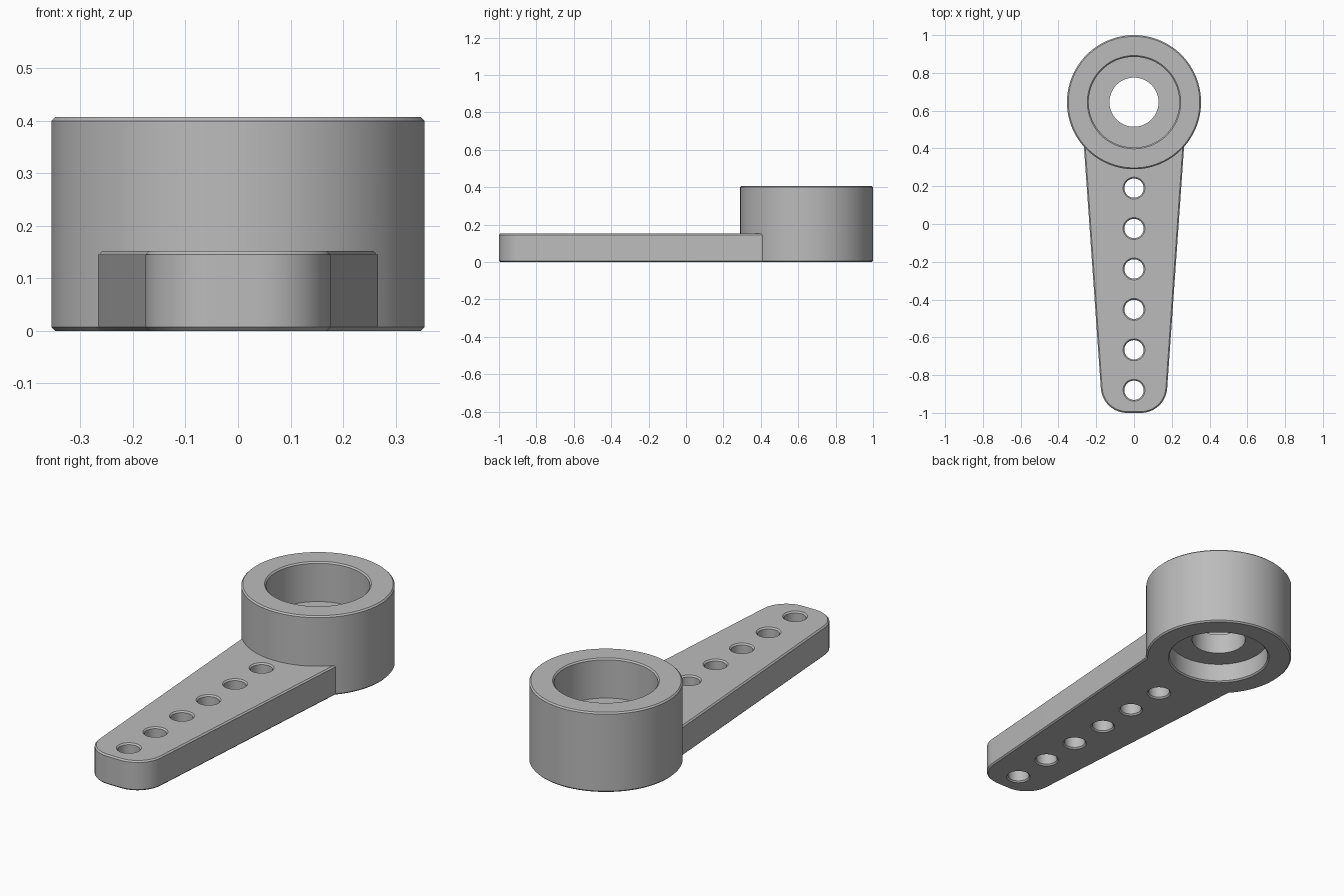
import bpy
import bmesh
from math import sin, cos, tan, pi, radians

if "Cube" in bpy.data.objects:
    bpy.data.objects.remove(bpy.data.objects["Cube"])

HUB_Y, HUB_R, HUB_H = 0.645, 0.355, 0.407
ARM_H = 0.152
EDGE = 0.007          # small chamfer on every rim

grey = bpy.data.materials.new("grey plastic")
grey.use_nodes = True
grey.diffuse_color = (0.5, 0.5, 0.5, 1)
grey.node_tree.nodes["Principled BSDF"].inputs["Base Color"].default_value = (0.5, 0.5, 0.5, 1)


def finish(name, bm):
    bmesh.ops.recalc_face_normals(bm, faces=bm.faces[:])
    mesh = bpy.data.meshes.new(name)
    bm.to_mesh(mesh)
    bm.free()
    mesh.materials.append(grey)
    obj = bpy.data.objects.new(name, mesh)
    bpy.context.collection.objects.link(obj)
    return obj


def turned(name, profile, y, sides):
    """Closed solid of revolution from (radius, z) pairs, bottom to top."""
    bm = bmesh.new()
    rings = [[bm.verts.new((r * cos(2 * pi * i / sides), y + r * sin(2 * pi * i / sides), z))
              for i in range(sides)] for r, z in profile]
    for low, high in zip(rings, rings[1:]):
        for i in range(sides):
            j = (i + 1) % sides
            bm.faces.new((low[i], low[j], high[j], high[i]))
    bm.faces.new(rings[0][::-1])
    bm.faces.new(rings[-1])
    return finish(name, bm)


def combine(target, tool, operation):
    mod = target.modifiers.new(operation.lower(), "BOOLEAN")
    mod.operation, mod.solver, mod.object = operation, "EXACT", tool
    bpy.context.view_layer.objects.active = target
    bpy.ops.object.modifier_apply(modifier=mod.name)
    bpy.data.objects.remove(tool)


def flared_hole(r, top):
    """Cutter profile for a through hole with chamfered rims."""
    return [(r + 2 * EDGE, -EDGE), (r, EDGE), (r, top - EDGE), (r + 2 * EDGE, top + EDGE)]


# Tapered arm with rounded tip corners
lean, corner, centre_x = radians(4), 0.14, 0.036
side = []
for i in range(17):
    a = -pi / 2 + (pi / 2 - lean) * i / 16
    side.append((centre_x + corner * cos(a), -1 + corner + corner * sin(a)))
end_y = 0.47
side.append((side[-1][0] + (end_y - side[-1][1]) * tan(lean), end_y))
outline = side + [(-x, y) for x, y in reversed(side)]

bm = bmesh.new()
base = bm.faces.new([bm.verts.new((x, y, 0)) for x, y in outline])
raised = bmesh.ops.extrude_face_region(bm, geom=[base], use_keep_orig=True)["geom"]
bmesh.ops.translate(bm, vec=(0, 0, ARM_H),
                    verts=[v for v in raised if isinstance(v, bmesh.types.BMVert)])
rims = [e for e in bm.edges if abs(e.verts[0].co.z - e.verts[1].co.z) < 0.001]
bmesh.ops.bevel(bm, geom=rims, offset=EDGE, segments=1, affect="EDGES")
arm = finish("arm", bm)

# Round hub, joined to the arm
horn = turned("horn_arm_and_hub", [(HUB_R - EDGE, 0), (HUB_R, EDGE),
                                   (HUB_R, HUB_H - EDGE), (HUB_R - EDGE, HUB_H)], HUB_Y, 128)
combine(horn, arm, "UNION")

# Stepped bore: recess below, narrow hole through the web, recess above
recess, bore, web_low, web_high = 0.24, 0.13, 0.10, 0.205
profile = flared_hole(recess, HUB_H)
profile[2:2] = [(recess, web_low), (bore, web_low), (bore, web_high), (recess, web_high)]
combine(horn, turned("bore_cutter", profile, HUB_Y, 96), "DIFFERENCE")

# Row of linkage holes along the arm
for i in range(6):
    combine(horn, turned("hole_cutter", flared_hole(0.051, ARM_H), 0.19 - 0.214 * i, 40), "DIFFERENCE")

bpy.ops.object.select_all(action="DESELECT")
horn.select_set(True)
bpy.context.view_layer.objects.active = horn
bpy.ops.object.shade_smooth_by_angle(angle=radians(30))
